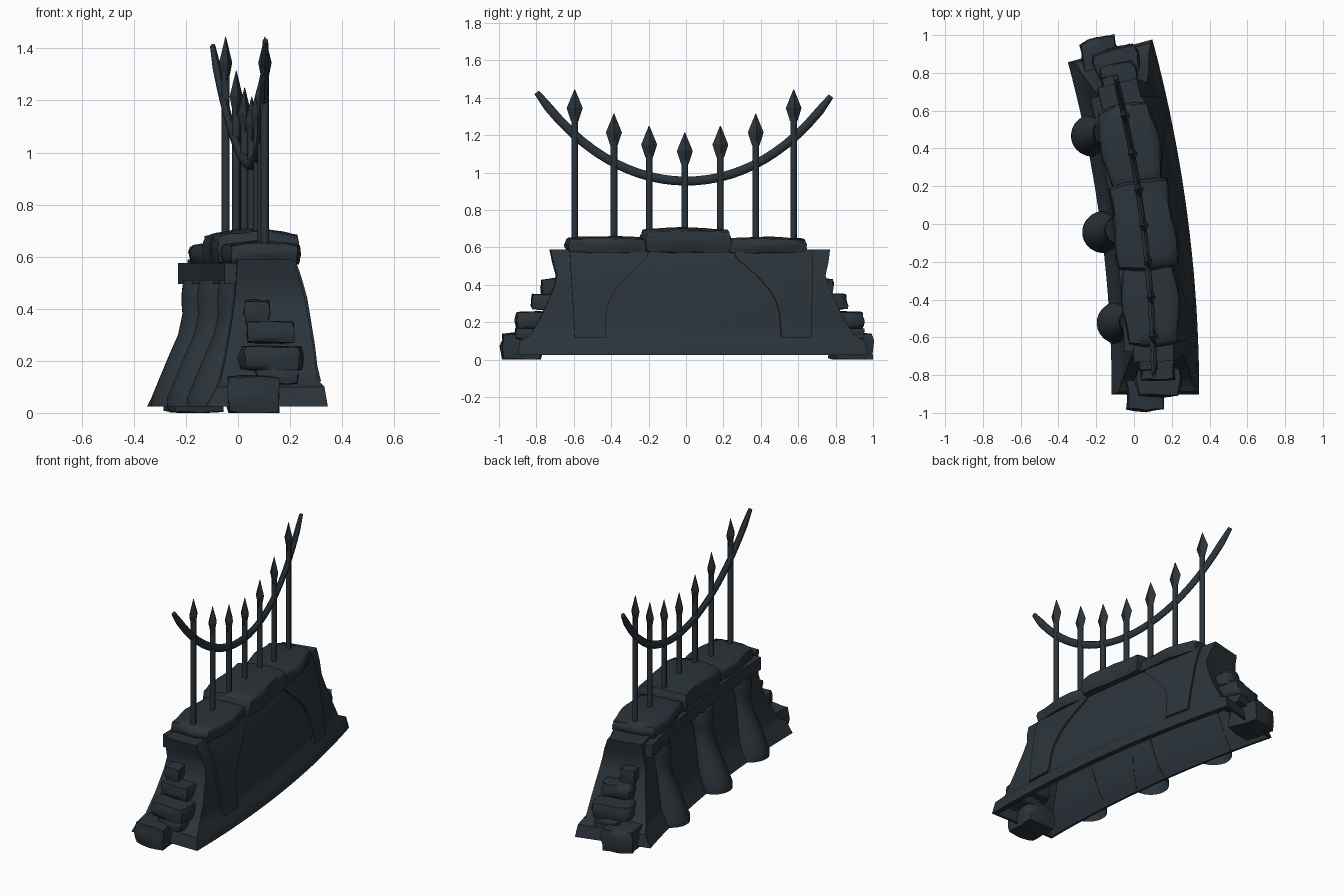
import bpy, bmesh, math, random
from mathutils import Vector

if "Cube" in bpy.data.objects:
    bpy.data.objects.remove(bpy.data.objects["Cube"])

slate = bpy.data.materials.new("dark_slate")
slate.diffuse_color = (0.024, 0.034, 0.043, 1)
slate.use_nodes = True
slate.node_tree.nodes["Principled BSDF"].inputs["Base Color"].default_value = slate.diffuse_color

R, HALF = 7.0, 0.917


def bend(s, d, z):
    """Map distance along wall (s), offset outward (d) and height to the curved plan."""
    a = (s + HALF) / R
    return Vector((0.11 - R + (R + d) * math.cos(a), -0.9 + (R + d) * math.sin(a), z))


def lerp(table, z):
    """Piecewise linear lookup in (z, value) pairs."""
    if z <= table[0][0]:
        return table[0][1]
    for (z0, v0), (z1, v1) in zip(table, table[1:]):
        if z <= z1:
            return v0 + (v1 - v0) * (z - z0) / (z1 - z0)
    return table[-1][1]


def finish(name, bm, angle=35):
    bmesh.ops.recalc_face_normals(bm, faces=bm.faces)
    me = bpy.data.meshes.new(name)
    bm.to_mesh(me)
    bm.free()
    me.materials.append(slate)
    ob = bpy.data.objects.new(name, me)
    bpy.context.collection.objects.link(ob)
    bpy.ops.object.select_all(action='DESELECT')
    ob.select_set(True)
    bpy.context.view_layer.objects.active = ob
    bpy.ops.object.shade_smooth_by_angle(angle=math.radians(angle))
    return ob


def loft(name, rings, angle=35, bottom=True, closed=True):
    """Skin a stack of rings; open rings give a sheet without caps."""
    bm = bmesh.new()
    rows = [[bm.verts.new(p) for p in ring] for ring in rings]
    n = len(rows[0])
    for lo, hi in zip(rows, rows[1:]):
        for i in range(n if closed else n - 1):
            bm.faces.new((lo[i], lo[(i + 1) % n], hi[(i + 1) % n], hi[i]))
    if closed and bottom:
        bm.faces.new(rows[0][::-1])
    if closed:
        bm.faces.new(rows[-1])
    return finish(name, bm, angle)


def strip(z, s0, s1, d0, d1, n=20):
    """Closed plan outline of a wall strip between two offsets."""
    ss = [s0 + (s1 - s0) * i / n for i in range(n + 1)]
    return [bend(s, d1, z) for s in ss] + [bend(s, d0, z) for s in reversed(ss)]


def round_ring(s, d, z, rd, rs, n):
    return [bend(s + rs * math.sin(2 * math.pi * i / n),
                 d + rd * math.cos(2 * math.pi * i / n), z) for i in range(n)]


def stone(name, s, d, z, size, seed, cuts=3, rough=0.012, rnd=0.3, dome=0.0):
    """Rounded irregular block; size is (along wall, across, high)."""
    rng = random.Random(seed)
    bm = bmesh.new()
    bmesh.ops.create_cube(bm, size=2)
    bmesh.ops.subdivide_edges(bm, edges=bm.edges[:], cuts=cuts, use_grid_fill=True)
    ph = rng.uniform(0, 6)
    for v in bm.verts:
        p = v.co
        ball = p.normalized() * 1.12
        p = p.lerp(ball, rnd)
        wave = 1 + 0.06 * math.sin(3.5 * p.x + ph)
        j = [rng.uniform(-rough, rough) for _ in range(3)]
        h = p.z * (1 - dome * (p.y ** 2 + 0.5 * p.x ** 2)) if p.z > 0 else p.z
        v.co = bend(s + p.x * size[0] / 2 + j[0],
                    d + p.y * wave * size[1] / 2 + j[1],
                    max(0, z + h * size[2] / 2 + j[2] * 0.6))
    return finish(name, bm, 60)


# Wall profile tables: outer face, inner face, and end half length by height
OUTER = [(.025, .235), (.1, .222), (.13, .195), (.26, .18), (.44, .15), (.53, .125), (.59, .102)]
INNER = [(.025, -.228), (.1, -.19), (.13, -.175), (.25, -.15), (.42, -.12), (.59, -.11)]
ENDS = [(.025, .92), (.1, .905), (.13, .85), (.25, .785), (.38, .73), (.45, .71),
        (.52, .73), (.59, .745)]

# Curved wall body, open underneath with a narrow lip below the outer face
levels = [.025, .1, .13, .19, .25, .32, .38, .45, .52, .56, .59]
body = [strip(z, -lerp(ENDS, z), lerp(ENDS, z), lerp(INNER, z), lerp(OUTER, z)) for z in levels]
lip = strip(.025, -.905, .905, -.215, .2)
loft("wall_body", [lip] + body, 42, bottom=False)

# Raised arch spandrels on the outer face
EDGE = [(.12, .62), (.59, .645)]
ARCH = [(.12, .462), (.25, .455), (.31, .44), (.37, .408), (.44, .35), (.5, .285),
        (.545, .235), (.59, .228)]
zs = [.12, .18, .25, .28, .31, .34, .37, .405, .44, .47, .5, .545, .59]
for side, label in ((-1, "near"), (1, "far")):
    loft("arch_pillar_" + label,
         [strip(z, side * lerp(EDGE, z), side * lerp(ARCH, z),
                lerp(OUTER, z) - .012, lerp(OUTER, z) + .012, 6) for z in zs], 30)

# Ledge along the inner face
loft("inner_ledge", [strip(z, -.69, .7, -.158, -.1) for z in (.495, .575)], 30)

# Flared half-round buttresses under the ledge, open at the back
COLUMN = [(.025, .105, -.2), (.06, .108, -.195), (.12, .098, -.18), (.22, .083, -.153),
          (.3, .07, -.13), (.38, .066, -.117), (.43, .075, -.112), (.47, .08, -.105),
          (.51, .078, -.1)]
for k, (s, push) in enumerate(((-.53, .008), (-.03, -.025), (.5, 0))):
    rings = []
    for z, r, d in COLUMN:
        ring = []
        for i in range(15):
            t = math.pi * (-.62 + 1.24 * i / 14)
            ring.append(bend(s + 1.06 * r * math.sin(t),
                             min(d + push - r * math.cos(t), lerp(INNER, z) + .004), z))
        rings.append(ring)
    loft("buttress_%d" % (k + 1), rings, 50, closed=False)

# Cap slabs on top of the wall
stone("cap_slab_near", -.435, -.005, .614, (.45, .285, .09), 3, 6, .004, .25, .25)
stone("cap_slab_middle", -.02, 0, .638, (.47, .32, .135), 5, 6, .004, .25, .25)
stone("cap_slab_far", .405, -.005, .612, (.44, .295, .088), 8, 6, .004, .25, .25)

# Stepped stones at both ends: s, d, z, length, width, height
STEPS = [(.895, -.05, .07, .22, .2, .145), (.84, .02, .21, .175, .235, .095),
         (.77, .015, .31, .15, .185, .085), (.73, -.035, .385, .12, .095, .095),
         (.86, .04, .14, .14, .16, .06)]
for side, label in ((-1, "near"), (1, "far")):
    for k, (s, d, z, l, w, h) in enumerate(STEPS):
        stone("step_stone_%s_%d" % (label, k + 1), side * s, d, z, (l, w, h),
              20 + k + 10 * (side > 0), 3, .006, .3)

# Railing spikes with diamond heads
SPIKES = [(-.612, 1.445), (-.402, 1.315), (-.213, 1.25), (-.021, 1.215),
          (.171, 1.25), (.363, 1.315), (.57, 1.445)]
for k, (s, tip) in enumerate(SPIKES):
    loft("spike_pole_%d" % (k + 1),
         [round_ring(s, 0, z, .016, .018, 8) for z in (.62, tip - .13)], 50)
    loft("spike_head_%d" % (k + 1),
         [round_ring(s, 0, tip - dz, r * .6, r, 4)
          for dz, r in ((.17, .02), (.1, .043), (0, .002))], 20)

# Sagging rail that ties the spikes together, tapered at its tips
rail = []
for i in range(27):
    s = -.815 + 1.59 * i / 26
    y = s + .012
    z = .955 + .62 * y * y + .18 * y ** 4
    tilt = math.atan(1.24 * y + .72 * y ** 3)
    size = .65 if i in (0, 26) else 1
    ring = []
    for j in range(8):
        t = 2 * math.pi * j / 8
        h = .024 * size * math.sin(t)
        ring.append(bend(s - h * math.sin(tilt), -.004 + .016 * size * math.cos(t),
                         z + h * math.cos(tilt)))
    rail.append(ring)
loft("sagging_rail", rail, 50)
